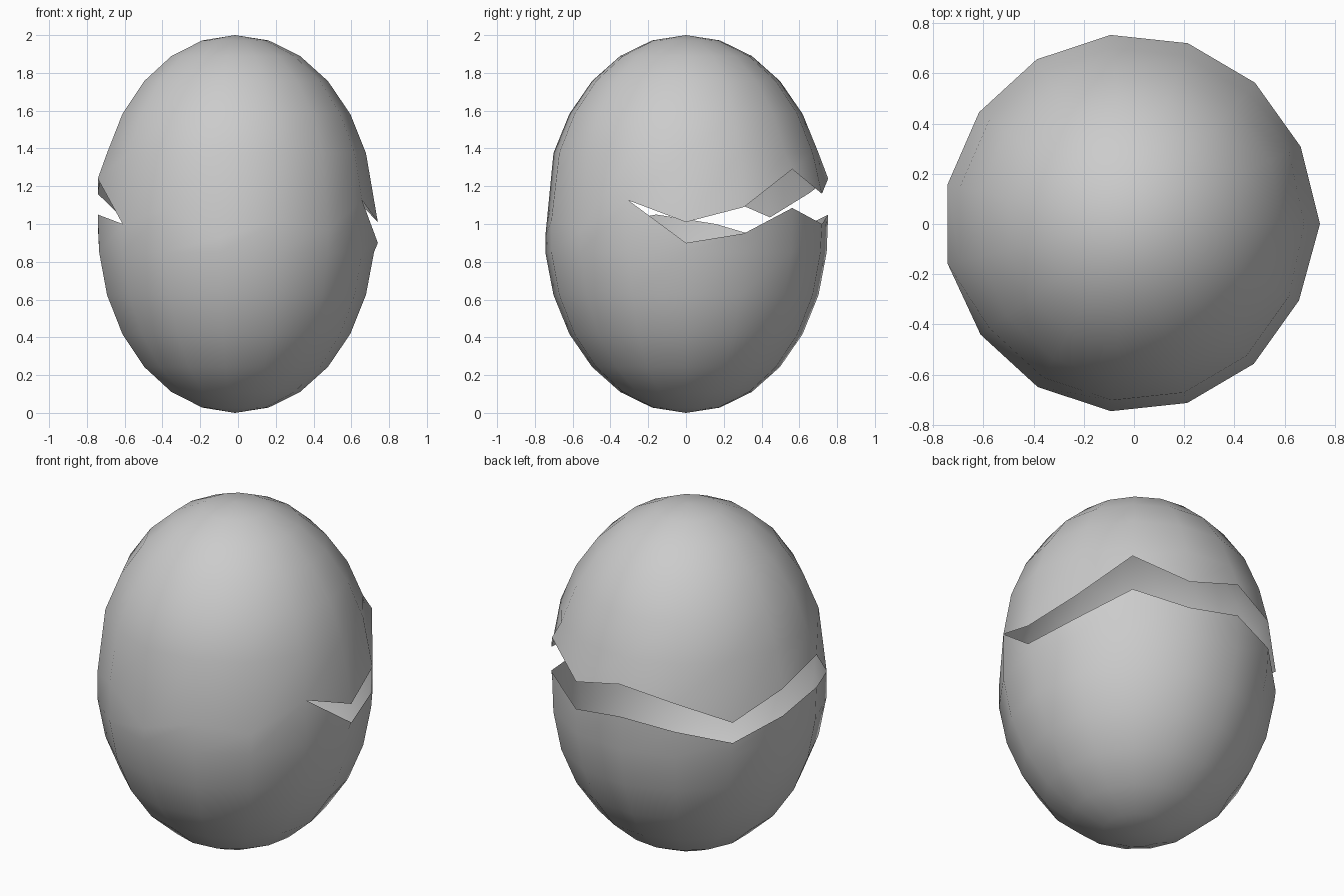
import bpy, bmesh
from math import pi, sin, cos

if "Cube" in bpy.data.objects:
    bpy.data.objects.remove(bpy.data.objects["Cube"])

SEG, RINGS = 15, 13
HALF_H, RAD_Y, RAD_X, SHIFT_X = 0.967, 0.7545, 0.741, -0.0155
HINGE_A, HINGE_B = 9, 14          # columns where the crack closes

# jagged crack line: lower and upper lip heights per column (24 degrees each)
LOW = [0.90, 0.95, 1.085, 1.00, 1.05, 1.00, 0.915, 1.00, 1.05, 1.00,
       1.08, 0.93, 1.02, 0.97, 1.125]
GAP = [0.11, 0.14, 0.205, 0.16, 0.19, 0.165, 0.12, 0.16, 0.19] + [0] * 6


def point(col, r, z):
    a = 2 * pi * col / SEG
    return (RAD_X * r * cos(a) + SHIFT_X, RAD_Y * r * sin(a), z)


def ring(bm, k, top):
    h = HALF_H * (1 - cos(pi * k / RINGS))
    z = 2 - h if top else h
    return [bm.verts.new(point(c, sin(pi * k / RINGS), z)) for c in range(SEG)]


def bridge(bm, a, b):
    for i in range(SEG):
        j = (i + 1) % SEG
        bm.faces.new((a[i], a[j], b[j], b[i]))


def cap(bm, pole, loop, top):
    for i in range(SEG):
        j = (i + 1) % SEG
        bm.faces.new((pole, loop[i], loop[j]) if top else (pole, loop[j], loop[i]))


bm = bmesh.new()
# crack lips, sharing vertices along the unbroken front
lower_lip, upper_lip = [], []
for c in range(SEG):
    r = 1.02 if c == 0 else (1.003 if GAP[c] else 0.993)
    v = bm.verts.new(point(c, r, LOW[c]))
    lower_lip.append(v)
    upper_lip.append(bm.verts.new(point(c, r, LOW[c] + GAP[c])) if GAP[c] else v)

# lower half of the shell
lower = [ring(bm, k, False) for k in range(1, 7)] + [lower_lip]
for a, b in zip(lower, lower[1:]):
    bridge(bm, a, b)
cap(bm, bm.verts.new((SHIFT_X, 0, 0)), lower[0], False)

# upper half of the shell
upper = [upper_lip] + [ring(bm, k, True) for k in range(5, 0, -1)]
for a, b in zip(upper, upper[1:]):
    bridge(bm, a, b)
cap(bm, bm.verts.new((SHIFT_X, 0, 2)), upper[-1], True)

for f in bm.faces:
    f.smooth = True
mesh = bpy.data.meshes.new("cracked_egg_shell")
bm.to_mesh(mesh)
bm.free()
bpy.context.collection.objects.link(bpy.data.objects.new("cracked_egg_shell", mesh))
